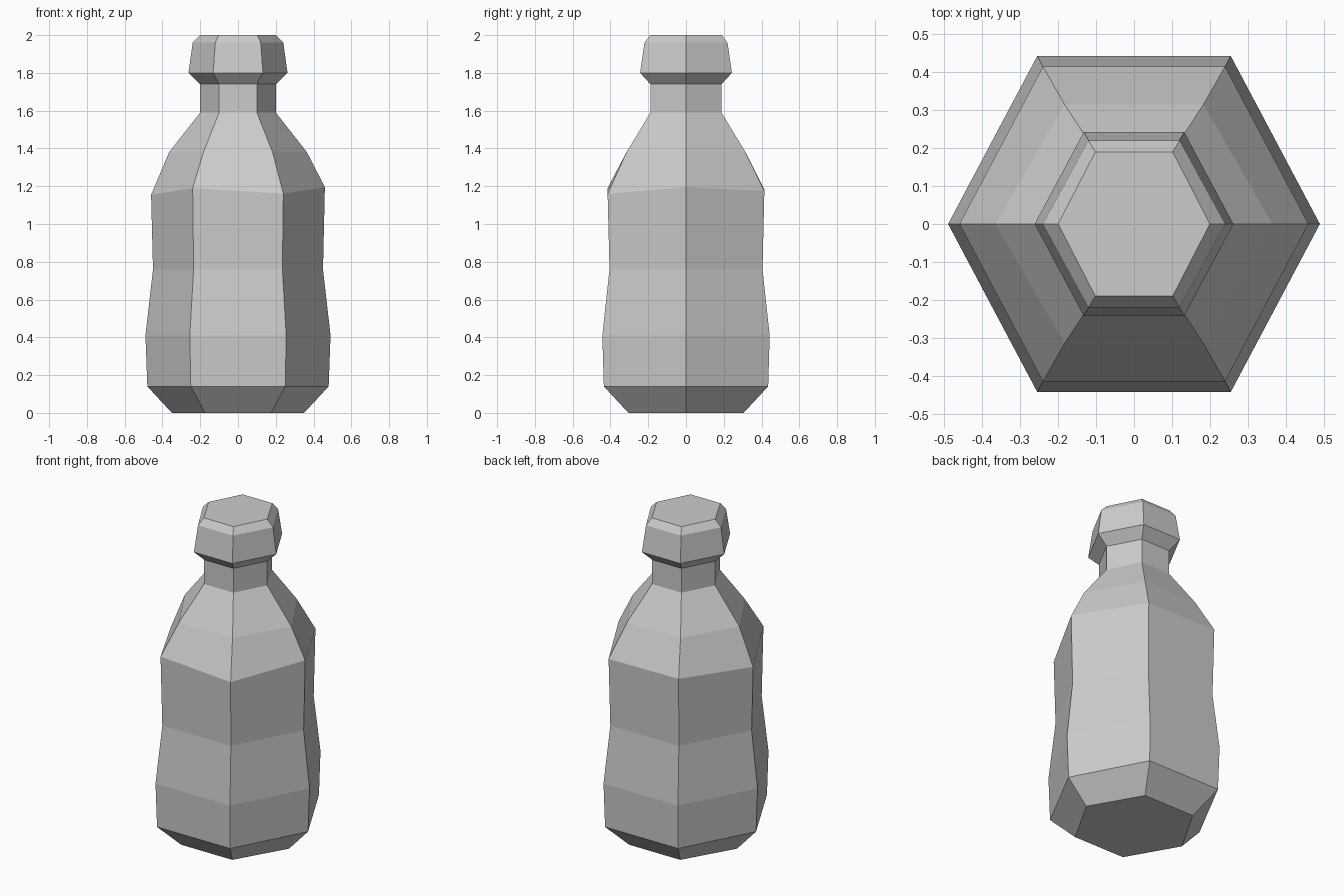
import bpy
import bmesh

default_cube = bpy.data.objects.get("Cube")
if default_cube:
    bpy.data.objects.remove(default_cube, do_unlink=True)

grey = bpy.data.materials.new("plain_grey")
grey.use_nodes = True
colour = (0.6, 0.6, 0.6, 1)
grey.diffuse_color = colour
grey.node_tree.nodes["Principled BSDF"].inputs["Base Color"].default_value = colour


def ring(bm, z, rx, ry, cx, lifts=(0,) * 6):
    """Six-sided ring with corners on the x axis; lifts nudge single corners."""
    corners = [(rx, 0), (cx, ry), (-cx, ry), (-rx, 0), (-cx, -ry), (cx, -ry)]
    return [bm.verts.new((x, y, z + up)) for (x, y), up in zip(corners, lifts)]


# Slightly uneven shoulder line
shoulder = (0.025, 0.005, 0.01, -0.015, 0.02, -0.01)

# Height, side radius, front radius, half width of the front face
profile = [
    (0.00, 0.35, 0.305, 0.175),
    (0.14, 0.48, 0.435, 0.25),
    (0.41, 0.49, 0.443, 0.255),
    (0.76, 0.45, 0.405, 0.235),
    (1.17, 0.46, 0.415, 0.24, shoulder),
    (1.38, 0.365, 0.315, 0.183),
    (1.59, 0.20, 0.188, 0.10),
    (1.74, 0.20, 0.188, 0.10),
    (1.80, 0.262, 0.243, 0.132),
    (1.96, 0.24, 0.22, 0.12),
    (2.00, 0.20, 0.19, 0.102),
]

# Bottle body, neck and lip as one faceted shell
bm = bmesh.new()
rings = [ring(bm, *row) for row in profile]
for low, high in zip(rings, rings[1:]):
    for i in range(6):
        j = (i + 1) % 6
        bm.faces.new((low[i], low[j], high[j], high[i]))
bm.faces.new(rings[0][::-1])
bm.faces.new(rings[-1])
bmesh.ops.recalc_face_normals(bm, faces=bm.faces)

mesh = bpy.data.meshes.new("bottle")
bm.to_mesh(mesh)
bm.free()
mesh.materials.append(grey)
bottle = bpy.data.objects.new("bottle", mesh)
bpy.context.collection.objects.link(bottle)
